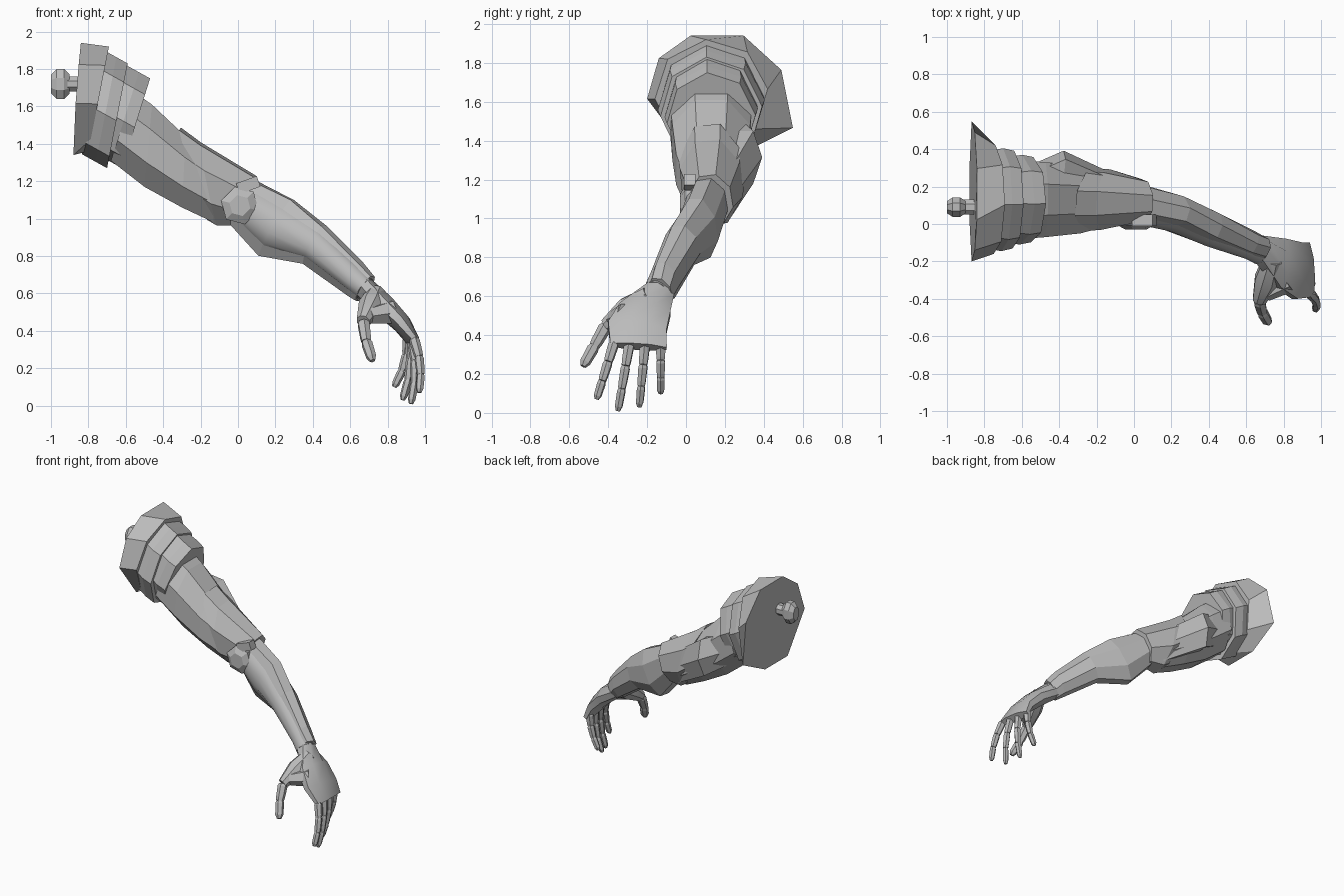
import bpy, bmesh
from math import cos, sin, pi
from mathutils import Vector

if "Cube" in bpy.data.objects:
    bpy.data.objects.remove(bpy.data.objects["Cube"])

grey = bpy.data.materials.new("plain grey")
grey.use_nodes = True
grey.diffuse_color = (.5, .5, .5, 1)
grey.node_tree.nodes["Principled BSDF"].inputs["Base Color"].default_value = grey.diffuse_color

arm_y = .13  # depth of the upper arm's centre line


def skin(name, rings, smooth=False):
    """Join rings of points into one capped solid."""
    bm = bmesh.new()
    loops = [[bm.verts.new(point) for point in ring] for ring in rings]
    count = len(loops[0])
    for near, far in zip(loops, loops[1:]):
        for i in range(count):
            following = (i + 1) % count
            bm.faces.new((near[i], near[following], far[following], far[i]))
    bm.faces.new(loops[0])
    bm.faces.new(loops[-1])
    bmesh.ops.recalc_face_normals(bm, faces=bm.faces)
    mesh = bpy.data.meshes.new(name)
    bm.to_mesh(mesh)
    bm.free()
    mesh.materials.append(grey)
    obj = bpy.data.objects.new(name, mesh)
    bpy.context.collection.objects.link(obj)
    if smooth:
        bpy.ops.object.select_all(action="DESELECT")
        obj.select_set(True)
        bpy.context.view_layer.objects.active = obj
        bpy.ops.object.shade_smooth_by_angle(angle=.6)


def polygons(sections, sides, turn=0):
    """Turn sections of (upper point, lower point, width) into regular rings."""
    middles = [(Vector(top) + Vector(bottom)) / 2 for top, bottom, width in sections]
    last = len(middles) - 1
    corner = 1 / cos(pi / sides - abs(turn))
    angles = [(j + .5) * 2 * pi / sides + turn for j in range(sides)]
    rings = []
    for i, (top, bottom, width) in enumerate(sections):
        axis = middles[min(i + 1, last)] - middles[max(i - 1, 0)]
        up = (Vector(top) - Vector(bottom)) / 2
        across = axis.cross(up).normalized() * width / 2
        rings.append([middles[i] + corner * (up * cos(a) + across * sin(a)) for a in angles])
    return rings


def loft(name, sections, sides=8, smooth=False, turn=0):
    skin(name, polygons(sections, sides, turn), smooth)


def tube(name, points, radii, sides=6, smooth=False):
    """Bar along a path, with one radius for each point."""
    path = [Vector(point) for point in points]
    direction = path[-1] - path[0]
    side = direction.cross(Vector((1, 0, 1))).normalized()
    loft(name, [(p + side * r, p - side * r, 2 * r) for p, r in zip(path, radii)], sides, smooth)


def cut(top_x, top_z, bottom_x, bottom_z, width, lean=0):
    """Section of the upper arm; lean moves its lower edge backward."""
    return (Vector((top_x, arm_y - lean, top_z)), Vector((bottom_x, arm_y + lean, bottom_z)), width)


# Shoulder collar: a flared, uneven octagon with one corner drawn out at the back
twist = -.3
rim = polygons([cut(-.84, 1.94, -.88, 1.34, .66), cut(-.69, 1.92, -.8, 1.36, .58)], 8)[0]
neck = polygons([cut(-.84, 1.94, -.88, 1.34, .66), cut(-.69, 1.92, -.8, 1.36, .58)], 8, twist)[1]
for point in rim:
    point.y += .03
for corner, shift in {1: (0, .03, .06), 2: (0, -.03, .1), 5: (0, .06, -.05)}.items():
    rim[corner] += Vector(shift)
skin("shoulder_collar", [rim, neck])

# Two stepped bands, each tucked under the part before it
step = Vector((.09, 0, -.05))
bands = {"outer": cut(-.68, 1.88, -.79, 1.32, .55), "inner": cut(-.56, 1.8, -.71, 1.32, .48)}
for name, (top, bottom, width) in bands.items():
    loft(f"shoulder_band_{name}", [(top - step / 2, bottom - step / 2, width * .95),
                                   (top + step / 3, bottom + step / 3, width),
                                   (top + step, bottom + step, width * .95)], turn=twist)

# Socket joint on the inner side
socket = Vector((-.95, .09, 1.72))
tube("joint_rod", [socket, socket + Vector((.13, 0, 0))], [.04, .04], 8)
ball = []
for along in (-.05, -.02, .02, .05):
    centre = socket + Vector((along, 0, 0))
    rise = Vector((0, 0, .1 - abs(along)))
    ball.append((centre + rise, centre - rise, rise.z * 1.3))
loft("joint_ball", ball)

# Upper arm, with a slanted elbow sleeve overlapping it
loft("upper_arm", [cut(-.56, 1.68, -.68, 1.31, .42),
                   cut(-.46, 1.61, -.5, 1.17, .4),
                   cut(-.28, 1.44, -.3, 1.06, .36),
                   cut(-.14, 1.33, -.13, .98, .28)])
loft("elbow_sleeve", [cut(-.31, 1.48, -.16, 1, .32, .02),
                      cut(-.2, 1.4, -.11, .97, .31, .02),
                      cut(.1, 1.22, 0, .97, .21, .02)])
loft("tricep_plate", [((-.47, .25, 1.5), (-.52, .23, 1.27), .16),
                      ((-.37, .3, 1.45), (-.4, .3, 1.18), .16),
                      ((-.1, .2, 1.25), (-.1, .2, 1), .1)], 6)

# Elbow knob and tab on the front
knob = Vector((.01, .02, 1.07))
forward = Vector((0, -.05, 0))
tube("elbow_knob", [knob - forward, knob + forward / 2, knob + forward], [.09, .09, .05])
tube("elbow_tab", [(0, .02, 1.16), (.11, .02, 1.2)], [.03, .03], 4)

# Forearm: a faceted shell with a softer muscle showing along the front
forearm = [((.05, .1, 1.22), (-.04, .14, .98), .19),
           ((.29, .05, 1.1), (.12, .09, .8), .18),
           ((.46, -.04, .96), (.36, .01, .76), .17),
           ((.65, -.13, .77), (.6, -.08, .59), .13),
           ((.72, -.15, .69), (.64, -.12, .56), .13)]
loft("forearm_shell", forearm)
muscle = []
for top, bottom, width in forearm:
    top, bottom = Vector(top), Vector(bottom)
    inset = (top - bottom) * .12
    muscle.append((top - inset + forward * .4, bottom + inset + forward * .4, width))
loft("forearm_muscle", muscle, 12, True)

# Hand: wrist to knuckles, thumb side first
loft("palm", [((.67, -.2, .66), (.67, -.07, .59), .12),
              ((.77, -.34, .55), (.8, -.08, .51), .12),
              ((.86, -.4, .46), (.89, -.1, .42), .1),
              ((.95, -.39, .35), (.93, -.1, .33), .06)], 8, True)
thumb_root = Vector((.67, -.41, .45))
tube("thumb_base", [(.74, -.19, .6), (.71, -.3, .53), thumb_root], [.05, .065, .036], 8, True)
tube("thumb_web", [(.82, -.3, .5), (.7, -.37, .48)], [.06, .04])


def digit(name, root, tip, radius, bones, bow):
    """Curved row of tapered bones, each starting thicker than the last one ends."""
    joints = []
    for i in range(bones + 1):
        share = i / bones
        joints.append(root.lerp(tip, share) + Vector((bow * sin(pi * share), 0, 0)))
    for i, (start, end) in enumerate(zip(joints, joints[1:])):
        thick = radius * (1 - i * .1)
        blunt = .5 if i == bones - 1 else .8
        tube(f"{name}_bone_{i + 1}", [start, start.lerp(end, .15), start.lerp(end, .8), end],
             [thick * .8, thick, thick * .9, thick * blunt])


digit("thumb", thumb_root, Vector((.72, -.53, .24)), .03, 2, -.01)
fingers = {"index_finger": .07, "middle_finger": .01, "ring_finger": .03, "little_finger": .1}
for i, (name, tip_height) in enumerate(fingers.items()):
    root = Vector((.94 - i * .01, -.37 + i * .08, .36))
    tip = Vector((.97 - i * .045, -.46 + i * .11, tip_height))
    digit(name, root, tip, .025, 3, .02)
